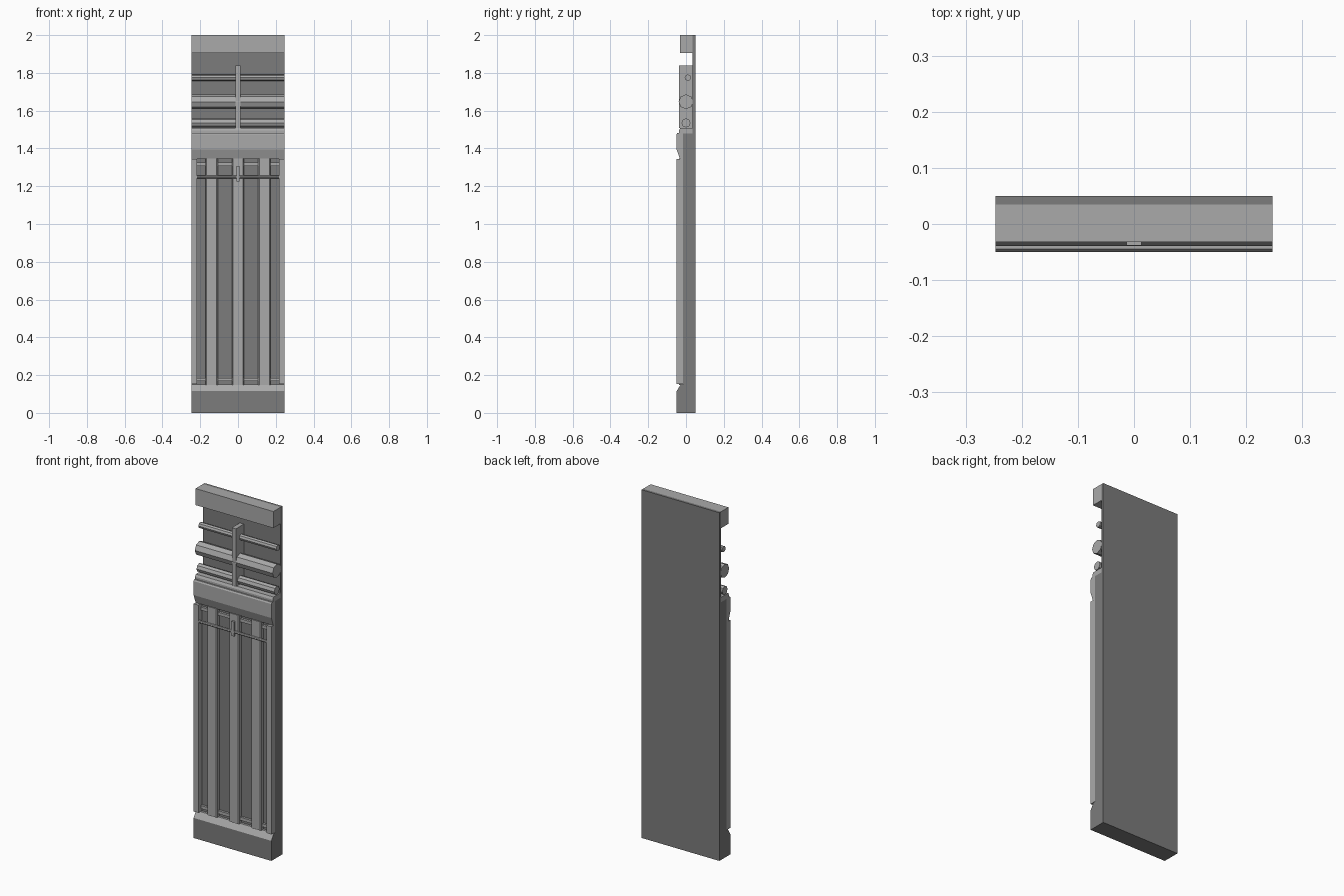
import bpy, bmesh, math
from mathutils import Vector

cube = bpy.data.objects.get("Cube")
if cube:
    bpy.data.objects.remove(cube, do_unlink=True)


def material(name, v):
    m = bpy.data.materials.new(name)
    m.use_nodes = True
    m.diffuse_color = (v, v, v, 1)
    m.node_tree.nodes["Principled BSDF"].inputs["Base Color"].default_value = (v, v, v, 1)
    return m


LIGHT = material("light grey", 0.40)
DARK = material("dark grey", 0.20)
W = 0.247  # half width of the panel


def prism(name, profile, axis, a, b, mat):
    """Extrude a closed profile from a to b; axis 'x' takes (y, z), axis 'z' takes (x, y)."""
    def place(p, t):
        return (t, p[0], p[1]) if axis == "x" else (p[0], p[1], t)
    bm = bmesh.new()
    ends = [[bm.verts.new(place(p, t)) for p in profile] for t in (a, b)]
    n = len(profile)
    for i in range(n):
        j = (i + 1) % n
        bm.faces.new((ends[0][i], ends[0][j], ends[1][j], ends[1][i]))
    bm.faces.new(ends[0])
    bm.faces.new(ends[1])
    bmesh.ops.recalc_face_normals(bm, faces=bm.faces)
    me = bpy.data.meshes.new(name)
    bm.to_mesh(me)
    bm.free()
    me.materials.append(mat)
    ob = bpy.data.objects.new(name, me)
    bpy.context.collection.objects.link(ob)
    return ob


def box(name, x0, x1, y0, y1, z0, z1, mat):
    return prism(name, [(x0, y0), (x1, y0), (x1, y1), (x0, y1)], "z", z0, z1, mat)


def pipe(name, y, z, r, half, mat, sides=8):
    ring = [(y + r * math.cos(math.tau * i / sides), z + r * math.sin(math.tau * i / sides))
            for i in range(sides)]
    return prism(name, ring, "x", -half, half, mat)


# Backing: thick below, thin behind the open pipe bay
prism("back_wall", [(0.05, 0), (0.05, 2), (0.035, 2), (0.035, 1.48), (-0.015, 1.48), (-0.015, 0)],
      "x", -W, W, DARK)

# Baseboard with a light sloped top
base = prism("baseboard", [(-0.015, 0), (-0.05, 0), (-0.05, 0.115), (-0.028, 0.15), (-0.015, 0.15)],
             "x", -W, W, DARK)
base.data.materials.append(LIGHT)
for f in base.data.polygons:
    if f.normal.z > 0.3:
        f.material_index = 1

# Upper rail, ledge and top block
prism("upper_rail", [(-0.015, 1.345), (-0.032, 1.345), (-0.05, 1.395), (-0.05, 1.475),
                     (-0.045, 1.483), (-0.015, 1.483)], "x", -W, W, LIGHT)
prism("pipe_ledge", [(0.035, 1.48), (-0.037, 1.48), (-0.037, 1.495), (-0.03, 1.508), (0.035, 1.508)],
      "x", -W, W, LIGHT)
box("top_block", -W, W, -0.032, 0.035, 1.905, 2, LIGHT)

# Pipes and their centre bracket
pipe("upper_pipe", 0.01, 1.775, 0.017, W, LIGHT)
pipe("main_pipe", 0, 1.647, 0.039, W, LIGHT)
pipe("lower_pipe", 0, 1.535, 0.024, W, LIGHT)
box("pipe_bracket", -0.013, 0.013, -0.038, 0.035, 1.508, 1.84, LIGHT)

# Side frame strips
for side, s in (("left", 1), ("right", -1)):
    box(side + "_frame", min(s * 0.217, s * W), max(s * 0.217, s * W), -0.05, -0.015, 0.152, 1.345, LIGHT)

# Vertical slats with bevelled front corners
for name, cx in (("right_slat", -0.14), ("centre_slat", 0), ("left_slat", 0.14)):
    h = 0.033
    prism(name, [(cx - h, -0.015), (cx - h, -0.032), (cx - h + 0.006, -0.038),
                 (cx + h - 0.006, -0.038), (cx + h, -0.032), (cx + h, -0.015)],
          "z", 0.148, 1.347, LIGHT)

# Cross bars behind the slats
for name, z in (("lower_cross_bar", 0.168), ("upper_cross_bar", 1.308)):
    box(name, -0.217, 0.217, -0.028, -0.015, z, z + 0.018, LIGHT)

# Thin rail with its clip
pipe("thin_rail", -0.041, 1.248, 0.008, 0.217, LIGHT)
box("rail_clip", -0.009, 0.009, -0.049, -0.036, 1.225, 1.308, LIGHT)
